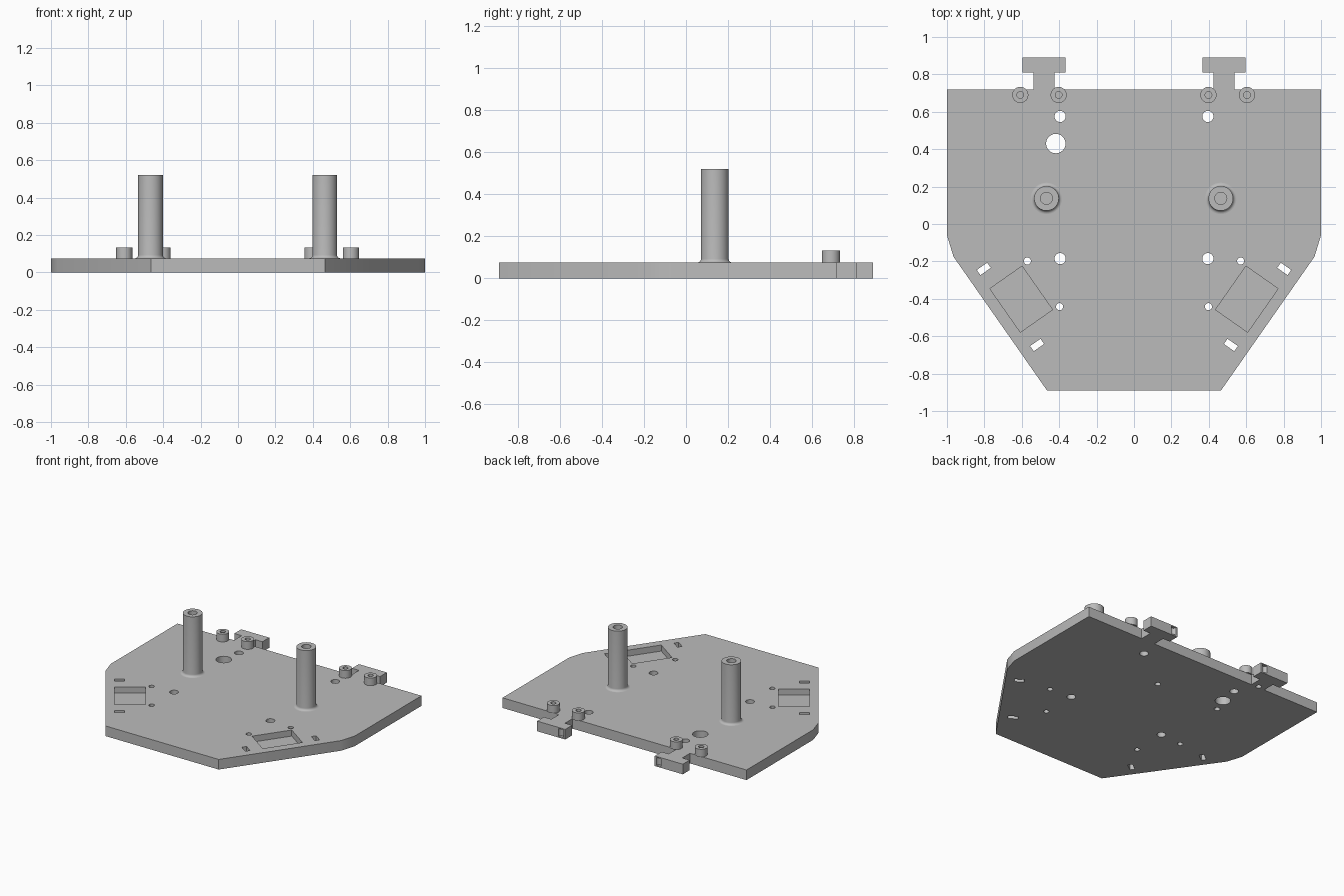
import bpy, bmesh, math
from mathutils import Matrix, Vector

if "Cube" in bpy.data.objects:
    bpy.data.objects.remove(bpy.data.objects["Cube"])

T = 0.075  # plate thickness

grey = bpy.data.materials.new("plain grey")
grey.use_nodes = True
grey.diffuse_color = (0.5, 0.5, 0.5, 1)
grey.node_tree.nodes["Principled BSDF"].inputs["Base Color"].default_value = (0.5, 0.5, 0.5, 1)


def finish(name, bm):
    bmesh.ops.recalc_face_normals(bm, faces=bm.faces)
    mesh = bpy.data.meshes.new(name)
    bm.to_mesh(mesh)
    bm.free()
    mesh.materials.append(grey)
    obj = bpy.data.objects.new(name, mesh)
    bpy.context.collection.objects.link(obj)
    return obj


def smooth(obj):
    bpy.ops.object.select_all(action='DESELECT')
    obj.select_set(True)
    bpy.context.view_layer.objects.active = obj
    bpy.ops.object.shade_smooth_by_angle(angle=math.radians(35))


def drill(bm, x, y, r, z0=-0.1, z1=0.2):
    place = Matrix.Translation((x, y, (z0 + z1) / 2))
    bmesh.ops.create_cone(bm, cap_ends=True, segments=32, radius1=r, radius2=r,
                          depth=z1 - z0, matrix=place)


def slot(bm, x, y, length, width, angle, z0=-0.1, z1=0.2):
    place = (Matrix.Translation((x, y, (z0 + z1) / 2)) @ Matrix.Rotation(angle, 4, 'Z')
             @ Matrix.Diagonal((length, width, z1 - z0, 1)))
    bmesh.ops.create_cube(bm, size=1, matrix=place)


def lathe(name, x, y, profile):
    bm = bmesh.new()
    verts = [bm.verts.new((r, 0, z)) for r, z in profile]
    edges = [bm.edges.new(pair) for pair in zip(verts, verts[1:])]
    bmesh.ops.spin(bm, geom=verts + edges, axis=(0, 0, 1), cent=(0, 0, 0),
                   angle=math.tau, steps=40)
    bmesh.ops.remove_doubles(bm, verts=bm.verts, dist=1e-5)
    bmesh.ops.translate(bm, verts=bm.verts, vec=(x, y, 0))
    smooth(finish(name, bm))


# Plate outline with the two T-shaped tabs, mirrored from its +x half
half = [(0.465, -0.89), (0.965, -0.175), (1, -0.06), (1, 0.72), (0.537, 0.72),
        (0.537, 0.81), (0.597, 0.81), (0.597, 0.89), (0.367, 0.89), (0.367, 0.81),
        (0.425, 0.81), (0.425, 0.72)]
outline = half + [(-x, y) for x, y in reversed(half)]
bm = bmesh.new()
base = bm.faces.new([bm.verts.new((x, y, 0)) for x, y in outline])
top = bmesh.ops.extrude_face_region(bm, geom=[base])["geom"]
bmesh.ops.translate(bm, verts=[v for v in top if isinstance(v, bmesh.types.BMVert)],
                    vec=(0, 0, T))
plate = finish("base_plate", bm)

# Holes, slots and pockets on both sides
cut = bmesh.new()
for s in (-1, 1):
    tilt = s * math.radians(-35)
    for x, y, r in [(0.395, 0.575, 0.03), (0.395, -0.185, 0.03),
                    (0.57, -0.198, 0.019), (0.398, -0.442, 0.019)]:
        drill(cut, s * x, y, r)
    for x, y in [(0.803, -0.24), (0.518, -0.647)]:
        slot(cut, s * x, y, 0.068, 0.034, tilt)
    slot(cut, s * 0.603, -0.402, 0.21, 0.284, tilt, T - 0.045, 0.2)
    drill(cut, s * 0.4, 0.89, 0.02, 0.01, T - 0.008)
# Large hole on one side only
drill(cut, -0.418, 0.43, 0.052)
# Blind holes underneath
for x, y in [(-0.46, 0.32), (0.06, 0.32), (-0.48, 0.73)]:
    drill(cut, x, y, 0.02, -0.1, 0.045)
cutter = finish("plate_cutter", cut)

mod = plate.modifiers.new("cuts", 'BOOLEAN')
mod.operation = 'DIFFERENCE'
mod.solver = 'EXACT'
mod.object = cutter
bpy.context.view_layer.objects.active = plate
plate.select_set(True)
bpy.ops.object.modifier_apply(modifier=mod.name)
smooth(plate)
bpy.data.objects.remove(cutter)

# Tall hollow posts with a filleted foot
R, F, H = 0.066, 0.018, 0.52
fillet = [(R + F - F * math.sin(a), T + F - F * math.cos(a))
          for a in (i * math.pi / 12 for i in range(7))]
for side, x in (("right", -0.468), ("left", 0.464)):
    lathe(side + "_post", x, 0.137,
          [(0, T)] + fillet + [(R, H), (0.032, H), (0.032, 0.2), (0, 0.2)])

# Short screw bosses along the back edge
for name, x in (("right_outer", -0.608), ("right_inner", -0.403),
                ("left_inner", 0.398), ("left_outer", 0.604)):
    lathe(name + "_boss", x, 0.69,
          [(0, T), (0.043, T), (0.043, 0.132), (0.018, 0.132), (0.018, 0.08), (0, 0.08)])
